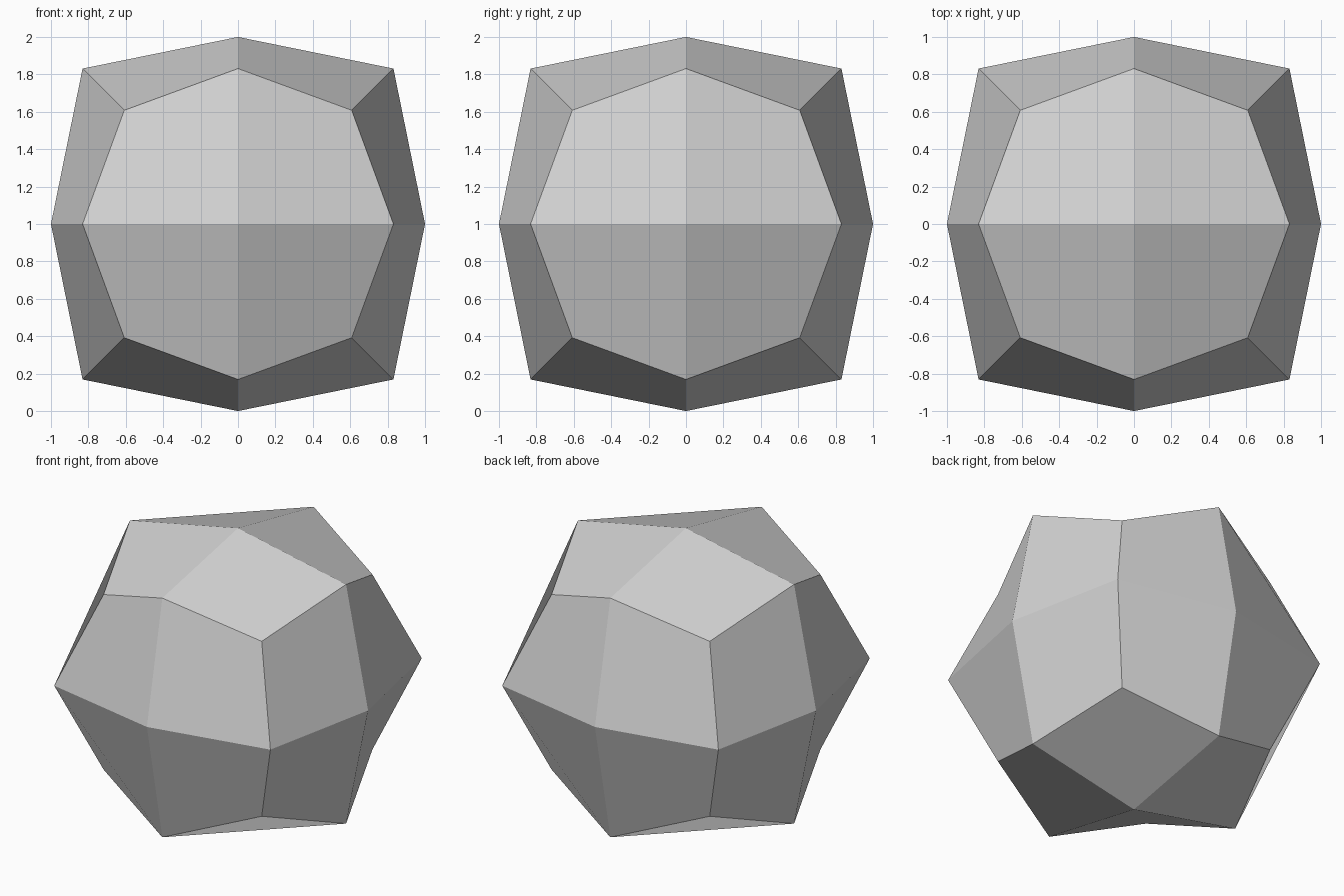
import bpy
import bmesh
from itertools import product
from mathutils import Vector

cube = bpy.data.objects.get("Cube")
if cube:
    bpy.data.objects.remove(cube, do_unlink=True)

EDGE = 0.831      # offset of the twelve edge points
CORNER = 0.608    # offset of the eight corner points
CENTRE = Vector((0, 0, 1))

# One plain grey
grey = bpy.data.materials.new("light_grey")
grey.use_nodes = True
colour = (0.64, 0.64, 0.64, 1)
grey.diffuse_color = colour
grey.node_tree.nodes["Principled BSDF"].inputs["Base Color"].default_value = colour

bm = bmesh.new()
points = {}


def vert(signs, kept):
    """Shared point leaning along the kept axes, sized by how many they are."""
    key = tuple(s if i in kept else 0 for i, s in enumerate(signs))
    if key not in points:
        size = (1.0, EDGE, CORNER)[len(kept) - 1]
        points[key] = bm.verts.new(Vector(key) * size + CENTRE)
    return points[key]


# Each of the six sides is a two by two grid of bent quads
for signs in product((-1, 1), repeat=3):
    for axis in range(3):
        second, third = (axis + 1) % 3, (axis + 2) % 3
        loop = [vert(signs, kept) for kept in
                ((axis, second), (0, 1, 2), (axis, third), (axis,))]
        # Wind outwards, keeping the first point and so the fold
        if signs[0] * signs[1] * signs[2] < 0:
            loop = [loop[0]] + loop[:0:-1]
        # All folds on one side run the same diagonal way: quads on that
        # diagonal fold inwards from corner to middle, the others outwards
        diagonal = (-signs[0], signs[1], 1)[axis]
        if signs[second] * signs[third] == diagonal:
            loop = loop[1:] + loop[:1]
        bm.faces.new(loop)

bm.normal_update()
for face in bm.faces:
    if face.normal.dot(face.calc_center_median() - CENTRE) < 0:
        face.normal_flip()

mesh = bpy.data.meshes.new("faceted_ball")
bm.to_mesh(mesh)
bm.free()
mesh.materials.append(grey)
ball = bpy.data.objects.new("faceted_ball", mesh)
bpy.context.collection.objects.link(ball)
